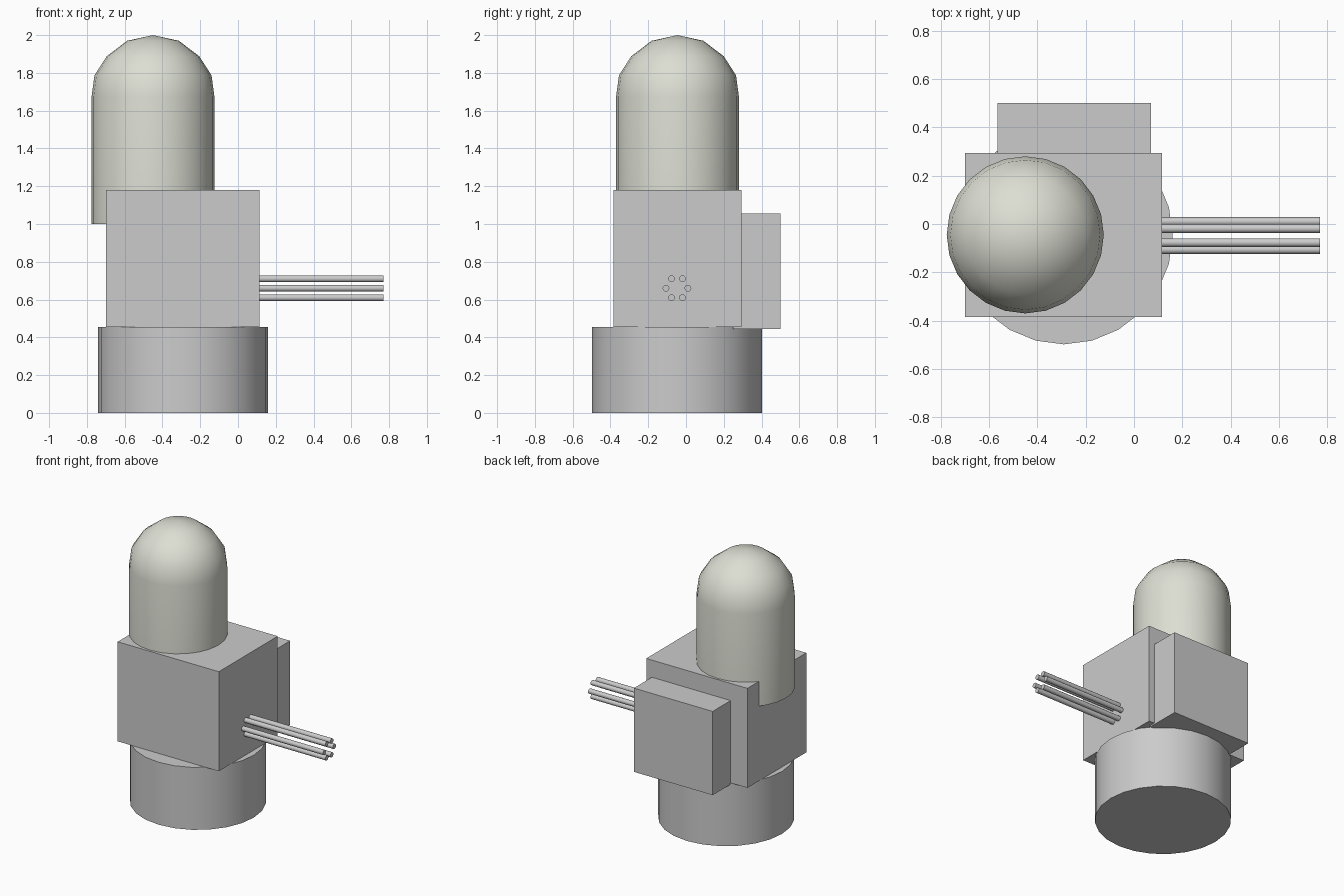
import bpy, bmesh, math
from mathutils import Matrix, Vector

if "Cube" in bpy.data.objects:
    bpy.data.objects.remove(bpy.data.objects["Cube"])


def add_object(name, bm, smooth=False):
    bmesh.ops.recalc_face_normals(bm, faces=bm.faces)
    mesh = bpy.data.meshes.new(name)
    bm.to_mesh(mesh)
    bm.free()
    obj = bpy.data.objects.new(name, mesh)
    bpy.context.collection.objects.link(obj)
    if smooth:
        bpy.ops.object.select_all(action='DESELECT')
        obj.select_set(True)
        bpy.context.view_layer.objects.active = obj
        bpy.ops.object.shade_smooth_by_angle(angle=math.radians(40))
    return obj


def box(name, lo, hi):
    lo, hi = Vector(lo), Vector(hi)
    bm = bmesh.new()
    bmesh.ops.create_cube(bm, size=1, matrix=Matrix.Translation((lo + hi) / 2)
                          @ Matrix.Diagonal((*(hi - lo), 1)))
    return add_object(name, bm)


def cylinder(name, center, radius, length, sides, axis='Z'):
    rot = Matrix.Rotation(math.pi / 2, 4, 'Y') if axis == 'X' else Matrix()
    bm = bmesh.new()
    bmesh.ops.create_cone(bm, cap_ends=True, segments=sides, radius1=radius,
                          radius2=radius, depth=length,
                          matrix=Matrix.Translation(center) @ rot)
    return add_object(name, bm, True)


def lathe(name, center, profile, sides):
    bm = bmesh.new()
    verts = [bm.verts.new((center[0] + r, center[1], z)) for r, z in profile]
    edges = [bm.edges.new(pair) for pair in zip(verts, verts[1:])]
    bmesh.ops.spin(bm, geom=verts + edges, cent=(*center, 0), axis=(0, 0, 1),
                   angle=2 * math.pi, steps=sides)
    bmesh.ops.remove_doubles(bm, verts=bm.verts, dist=0.0005)
    return add_object(name, bm, True)


# Round pedestal
cylinder("pedestal", (-0.29, -0.048, 0.2275), 0.45, 0.455, 24)

# Main housing and the thinner box on its back
box("main_housing", (-0.70, -0.385, 0.455), (0.115, 0.293, 1.18))
box("rear_box", (-0.565, 0.25, 0.445), (0.07, 0.50, 1.055))

# Domed canister
dome = lathe("domed_canister", (-0.45, -0.045),
             [(0, 1.0), (0.325, 1.0), (0.325, 1.675), (0.31, 1.787),
              (0.245, 1.888), (0.137, 1.97), (0, 2.0)], 24)
cream = bpy.data.materials.new("pale_cream")
cream.diffuse_color = (0.72, 0.73, 0.65, 1)
cream.use_nodes = True
cream.node_tree.nodes["Principled BSDF"].inputs["Base Color"].default_value = cream.diffuse_color
dome.data.materials.append(cream)

# Ring of six barrels
for i in range(6):
    a = i * math.pi / 3
    y, z = -0.048 + 0.058 * math.cos(a), 0.66 + 0.058 * math.sin(a)
    cylinder(f"barrel_{i + 1}", (0.435, y, z), 0.018, 0.67, 12, 'X')
